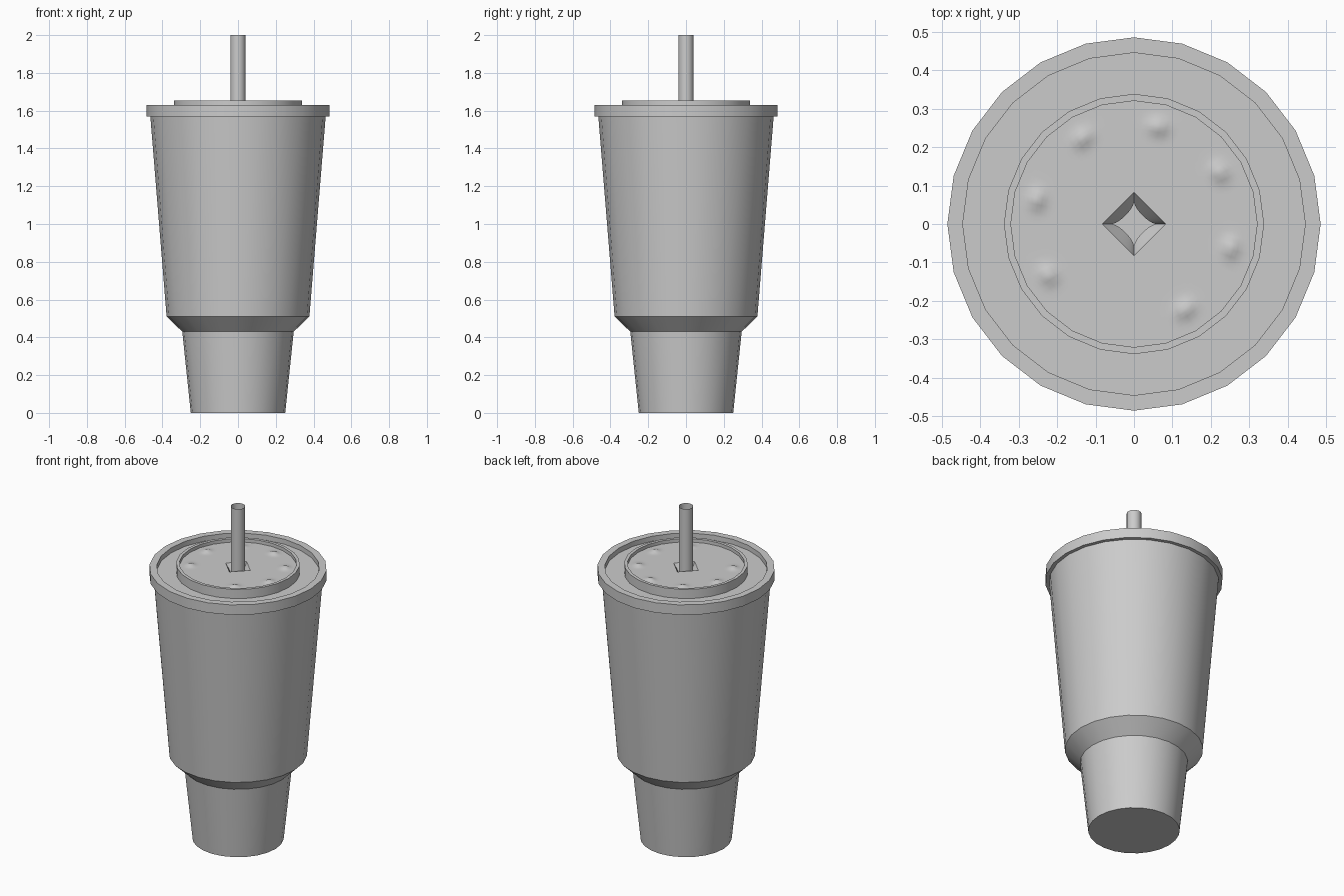
import bpy
import bmesh
import math
from mathutils import Vector

cube = bpy.data.objects.get("Cube")
if cube:
    bpy.data.objects.remove(cube, do_unlink=True)

SIDES = 24

grey = bpy.data.materials.new("plain_grey")
grey.use_nodes = True
grey.diffuse_color = (0.6, 0.6, 0.6, 1)
grey.node_tree.nodes["Principled BSDF"].inputs["Base Color"].default_value = (0.6, 0.6, 0.6, 1)


def finish(name, bm, angle=30):
    mesh = bpy.data.meshes.new(name)
    bm.to_mesh(mesh)
    bm.free()
    mesh.materials.append(grey)
    obj = bpy.data.objects.new(name, mesh)
    bpy.context.collection.objects.link(obj)
    bpy.ops.object.select_all(action="DESELECT")
    obj.select_set(True)
    bpy.context.view_layer.objects.active = obj
    bpy.ops.object.shade_smooth_by_angle(angle=math.radians(angle))
    return obj


def bridge(bm, rings):
    """Join successive rings of vertices with quads."""
    for low, high in zip(rings, rings[1:]):
        n = len(low)
        for i in range(n):
            j = (i + 1) % n
            bm.faces.new((low[i], low[j], high[j], high[i]))


def lathe(name, profile, sides=SIDES, cap_bottom=False):
    """Turn a (radius, height) profile, listed upwards along its outside."""
    bm = bmesh.new()
    rings = []
    for r, z in profile:
        turn = [2 * math.pi * i / sides for i in range(sides)]
        rings.append([bm.verts.new((r * math.cos(a), r * math.sin(a), z)) for a in turn])
    bridge(bm, rings)
    if cap_bottom:
        bm.faces.new(rings[0][::-1])
    return finish(name, bm)


# Tumbler body: narrow base, sloping shoulder, wide tapered upper part
lathe("cup_body", [(0.25, 0), (0.295, 0.43), (0.378, 0.51), (0.465, 1.58)], cap_bottom=True)

# Lid: overhanging rim, sunken channel and raised inner ring
lathe("lid", [(0.455, 1.57), (0.485, 1.57), (0.485, 1.63), (0.445, 1.63), (0.445, 1.6),
              (0.338, 1.6), (0.338, 1.655), (0.32, 1.655), (0.32, 1.635)])

# Lid centre: disc with soft bumps and a diamond opening with bent-down flaps
FLOOR = 1.635
STEPS, SEGMENTS = 24, 96
bumps = [Vector((0.26 * math.cos(a), 0.26 * math.sin(a)))
         for a in (math.radians(-59 + 45 * k) for k in range(7))]


def outer_radius(a):
    half = math.pi / SIDES
    return 0.32 * math.cos(half) / math.cos(a % (2 * half) - half)


def opening_radius(a, size, power):
    c, s = abs(math.cos(a)), abs(math.sin(a))
    return size / (c ** power + s ** power) ** (1 / power)


def bump_height(p):
    return sum(0.014 * math.exp(-((p - b).length / 0.022) ** 2) for b in bumps)


bm = bmesh.new()
angles = [2 * math.pi * i / SEGMENTS for i in range(SEGMENTS)]
rings = []
for k in range(STEPS + 1):
    t = k / STEPS
    ring = []
    for a in angles:
        r = outer_radius(a) * (1 - t) + opening_radius(a, 0.082, 1) * t
        p = Vector((r * math.cos(a), r * math.sin(a)))
        ring.append(bm.verts.new((p.x, p.y, FLOOR + bump_height(p))))
    rings.append(ring)
flap = []
for a in angles:
    r = opening_radius(a, 0.056, 0.75)
    flap.append(bm.verts.new((r * math.cos(a), r * math.sin(a), FLOOR - 0.045)))
rings.append(flap)
bridge(bm, rings)
finish("lid_centre", bm)

# Thin open straw
lathe("straw", [(0.04, 0.1), (0.04, 2.0)], sides=16)
